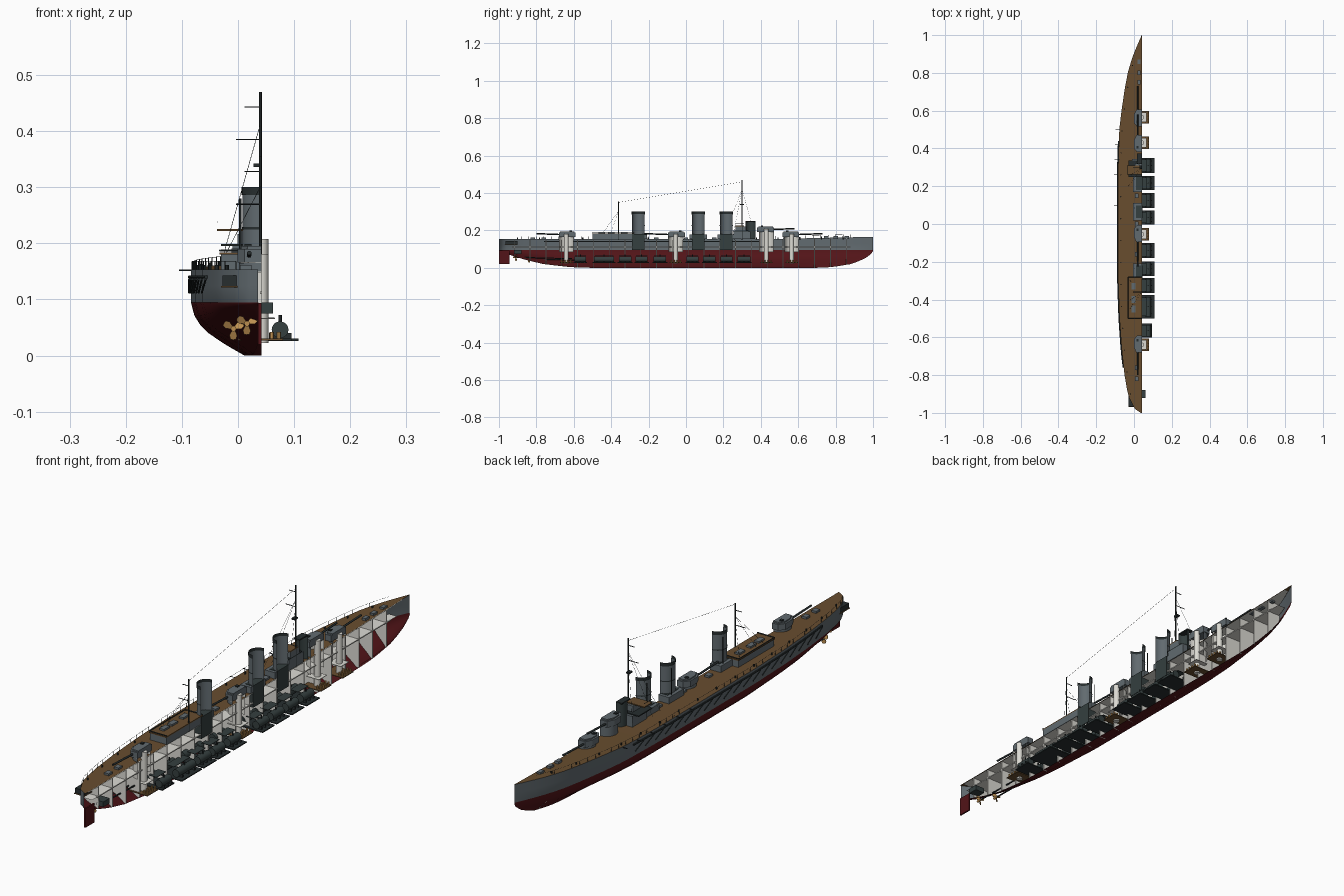
import bpy, bmesh, math
from mathutils import Vector

if "Cube" in bpy.data.objects:
    bpy.data.objects.remove(bpy.data.objects["Cube"])

CUT = 0.042      # x of the lengthwise section plane
WATER = 0.095    # top of the red bottom paint
LOWER_DECK = 0.112


def material(name, r, g, b):
    m = bpy.data.materials.new(name)
    m.use_nodes = True
    m.diffuse_color = (r, g, b, 1)
    bsdf = m.node_tree.nodes["Principled BSDF"]
    bsdf.inputs["Base Color"].default_value = (r, g, b, 1)
    bsdf.inputs["Roughness"].default_value = 0.8
    return m


red = material("bottom red", 0.085, 0.007, 0.009)
grey = material("ship grey", 0.12, 0.145, 0.16)
dark = material("dark steel", 0.02, 0.027, 0.028)
machine = material("machinery green grey", 0.035, 0.05, 0.05)
brown = material("deck planks", 0.14, 0.075, 0.028)
white = material("interior white", 0.72, 0.71, 0.66)
brass = material("brass", 0.5, 0.27, 0.08)


def make(name, verts, faces, *mats, smooth=False):
    mesh = bpy.data.meshes.new(name)
    mesh.from_pydata(verts, [], faces)
    bm = bmesh.new()
    bm.from_mesh(mesh)
    bmesh.ops.recalc_face_normals(bm, faces=bm.faces)
    bm.to_mesh(mesh)
    bm.free()
    for m in mats:
        mesh.materials.append(m)
    ob = bpy.data.objects.new(name, mesh)
    bpy.context.collection.objects.link(ob)
    if smooth:
        bpy.ops.object.select_all(action='DESELECT')
        ob.select_set(True)
        bpy.context.view_layer.objects.active = ob
        bpy.ops.object.shade_smooth_by_angle(angle=math.radians(40))
    return ob


def prism(name, outline, offset, mat, smooth=False):
    """Solid made by pushing a flat outline along an offset."""
    n = len(outline)
    verts = list(outline) + [tuple(Vector(p) + Vector(offset)) for p in outline]
    faces = [list(range(n)), list(range(n, n * 2))]
    faces += [[i, (i + 1) % n, (i + 1) % n + n, i + n] for i in range(n)]
    return make(name, verts, faces, mat, smooth=smooth)


def box(name, x, y, z, mat):
    outline = [(x[0], y[0], z[0]), (x[1], y[0], z[0]), (x[1], y[1], z[0]), (x[0], y[1], z[0])]
    return prism(name, outline, (0, 0, z[1] - z[0]), mat)


def rod(name, start, end, r, mat, sides=6):
    a, d = Vector(start), Vector(end) - Vector(start)
    q = d.to_track_quat('Z', 'Y')
    ring = [tuple(a + q @ Vector((r * math.cos(t), r * math.sin(t), 0)))
            for t in (math.tau * i / sides for i in range(sides))]
    return prism(name, ring, d, mat, smooth=sides > 6)


def half_shell(name, y, r, z0, z1, mat, steps=14):
    """Open half tube lying on the hull side of the section plane."""
    arc = [(CUT - r * math.sin(math.pi * i / steps), y + r * math.cos(math.pi * i / steps))
           for i in range(steps + 1)]
    verts = [(*p, z0) for p in arc] + [(*p, z1) for p in arc]
    n = steps + 1
    return make(name, verts, [[i, i + 1, i + 1 + n, i + n] for i in range(steps)], mat, smooth=True)


def lerp(table, v):
    for (a, p), (b, q) in zip(table, table[1:]):
        if v <= b:
            return p + (q - p) * max(0, v - a) / (b - a)
    return table[-1][1]


# Hull lines: half width, keel height, deck height and fineness along y
WIDTH = [(-1, .006), (-.98, .036), (-.94, .06), (-.9, .075), (-.8, .092), (-.67, .107),
         (-.5, .119), (-.3, .126), (.3, .126), (.5, .12), (.6, .108), (.71, .092),
         (.8, .075), (.87, .055), (.94, .028), (1, .001)]
KEEL = [(-1, .092), (-.95, .072), (-.86, .043), (-.76, .02), (-.62, .004), (-.5, 0),
        (.7, 0), (.78, .004), (.88, .02), (.95, .045), (.99, .075), (1, .09)]
DECK = [(-1, .153), (.4, .153), (1, .166)]
FINE = [(-1, 1), (-.9, 2.2), (-.6, 1.4), (-.3, 1), (.4, 1), (.7, 1.5), (.95, 2), (1, 1)]
SHAPE = [(0, .24), (.12, .4), (.23, .54), (.42, .75), (.58, .87), (.75, .95), (1, 1)]


def section(y, scale=1.0, top=None):
    w, k, d, p = (lerp(t, y) for t in (WIDTH, KEEL, DECK, FINE))
    pts = [(CUT, y, k)]
    pts += [(CUT - w * scale * f ** p, y, k + t * (WATER - k)) for t, f in SHAPE]
    pts += [(CUT - w * scale, y, (WATER + d) / 2), (CUT - w * scale, y, top or d)]
    return pts


def side(y):
    return CUT - lerp(WIDTH, y)


stations = sorted({round(-1 + i * 0.04, 3) for i in range(51)} | {-.98, -.99, .98, .99})
rows = [section(y) for y in stations]
n = len(rows[0])
verts = [p for r in rows for p in r]
faces = [[s * n + i, s * n + i + 1, s * n + n + i + 1, s * n + n + i]
         for s in range(len(rows) - 1) for i in range(n - 1)]
hull = make("hull_shell", verts, faces, red, grey, smooth=True)
for poly in hull.data.polygons:
    if poly.index % (n - 1) >= len(SHAPE):
        poly.material_index = 1


def deck(name, z, inset, mat, ys):
    pts = [(q, y, z or lerp(DECK, y)) for y in ys for q in (side(y) + inset, CUT)]
    fs = [[i, i + 1, i + 3, i + 2] for i in range(0, len(pts) - 2, 2)]
    return make(name, pts, fs, mat)


# Decks and bulkheads inside the opened hull
deck("main_deck", None, 0, brown, stations)
under = deck("main_deck_underside", None, .002, white, stations[2:-3])
under.location.z = -.003
inner = stations[3:-4]
deck("lower_deck", LOWER_DECK, .003, white, inner)
box("lower_deck_edge", (CUT - .003, CUT + .001), (-.93, .88), (LOWER_DECK - .002, LOWER_DECK + .002), white)
for i in range(22):
    y = -.92 + i * .0845
    prism("bulkhead", section(y, .97, lerp(DECK, y) - .004) + [(CUT, y, lerp(DECK, y) - .004)],
          (0, .004, 0), white)

# Rudder, shafts and three-bladed propellers
box("rudder", (CUT - .006, CUT), (-1, -.945), (.02, .094), red)
for x, y, z in ((-.008, -.84, .048), (.016, -.91, .057)):
    rod("propeller_shaft", (x, y - .012, z), (x + .004, y + .3, z - .008), .003, dark)
    rod("propeller_hub", (x, y - .014, z), (x, y + .008, z), .005, brass, 10)
    for k in range(3):
        a = math.tau * k / 3 + .5
        out, across = Vector((math.cos(a), 0, math.sin(a))), Vector((-math.sin(a), .6, math.cos(a)))
        c = Vector((x, y, z))
        blade = [c + out * .02 * u + across * .007 * v
                 for u, v in ((.1, -.3), (.6, -1), (.95, -.7), (1, 0), (.95, .7), (.6, 1), (.1, .3))]
        prism("propeller_blade", [tuple(p) for p in blade], (0, .002, 0), brass)

# Stern gallery
box("stern_gallery", (-.028, .012), (-.965, -.9), (.124, .143), dark)
box("stern_gallery_floor", (-.03, .014), (-.968, -.9), (.121, .124), brown)

# Boiler and engine rooms standing out of the section
rooms = [(.31, .04), (.217, .038), (.125, .04), (.035, .037), (-.14, .04), (-.237, .038), (-.325, .04),
         (-.438, .062), (-.565, .037)]
for y, h in rooms:
    reach = .108 if y > -.5 else .095
    box("machinery_floor", (-.005, reach), (y - h, y + h), (.026, .03), dark)
    for x in (.01, .075):
        rod("boiler_drum", (x, y - h * .85, .046), (x, y + h * .85, .046), .015, machine, 16)
        rod("steam_pipe", (x, y, .058), (x, y, .072), .003, dark)
    for s in (-.6, 0, .6):
        box("boiler_saddle", (.055, .095), (y + s * h - .002, y + s * h + .002), (.03, .04), dark)
    box("pipe_gallery", (.03, .065), (y - h * .8, y + h * .8), (.066, .068), machine)
box("steering_gear", (.02, .062), (-.92, -.88), (.075, .095), machine)

# Gun turrets with trunks and magazines: position, base height, aim, barrel reach
turrets = [(.565, .163, 1, .165), (.43, .19, 1, .15), (-.055, .163, -1, .17), (-.64, .163, -1, .16)]
for y, z, aim, reach in turrets:
    half_shell("turret_trunk", y, .039, .085, z + .016, white)
    half_shell("barbette", y, .0405, .15, z + .002, grey)
    rod("ammunition_hoist", (CUT, y, .022), (CUT, y, z + .018), .012, white, 14)
    plan = [(0, -.05), (-.026, -.05), (-.043, -.028), (-.043, .012), (-.03, .04), (0, .04)]
    prism("turret_house", [(CUT + px, y + aim * py, z + .003) for px, py in plan], (0, 0, .024), grey)
    prism("turret_roof", [(CUT + px * .85, y + aim * py * .85, z + .027) for px, py in plan],
          (0, 0, .005), grey)
    rod("gun_barrel", (.02, y + aim * .03, z + .015), (.02, y + aim * reach, z + .02), .004, dark, 10)
    box("rangefinder_hood", (.012, .024), (y - aim * .03, y - aim * .018), (z + .03, z + .036), dark)
    box("magazine_floor", (.0, .08), (y - .033, y + .033), (.027, .03), brown)
    box("shell_room_floor", (.01, .066), (y - .025, y + .025), (.065, .067), white)
    for i in range(8):
        sx, sy = .06 + .013 * (i % 2), y - .024 + .016 * (i // 2)
        rod("stored_shell", (sx, sy, .03), (sx, sy, .042), .004, brass)

# Funnels, uptakes and funnel casings
for y in (-.255, .065, .215):
    half_shell("funnel", y, .034, .155, .289, grey)
    half_shell("funnel_cap", y, .0355, .286, .3, dark)
    half_shell("funnel_band", y, .035, .225, .229, dark)
    box("boiler_uptake", (.01, CUT + .002), (y - .034, y + .034), (WATER, .18), machine)
    box("funnel_casing", (CUT - .046, CUT), (y - .046, y + .046), (.153, .178), grey)
    rod("steam_escape", (.004, y + .02, .17), (.004, y + .02, .28), .002, dark)

# Aft deckhouse with planked roof and skylights
box("aft_deckhouse", (-.03, CUT), (-.5, -.28), (.152, .18), grey)
box("aft_deckhouse_roof", (-.033, CUT), (-.503, -.277), (.18, .184), brown)
for y in (-.45, -.4, -.33):
    box("skylight", (-.012, .008), (y - .018, y + .018), (.184, .191), grey)
for s in (-.5, -.28):
    rod("deckhouse_coaming", (-.03, s, .187), (CUT, s, .187), .002, dark)
rod("deckhouse_coaming", (-.032, -.5, .187), (-.032, -.28, .187), .002, dark)

# Bridge and conning tower
box("bridge_house", (-.01, CUT), (.255, .345), (.153, .195), grey)
box("bridge_deck", (-.03, CUT), (.25, .335), (.195, .199), dark)
box("chart_house", (.005, CUT), (.265, .32), (.199, .222), grey)
box("bridge_wing", (-.037, CUT), (.262, .31), (.222, .226), brown)
rod("bridge_rail", (-.036, .262, .238), (-.036, .31, .238), .001, dark)
half_shell("conning_tower", .345, .026, .153, .25, machine)
box("conning_tower_roof", (CUT - .026, CUT), (.318, .372), (.245, .25), dark)

# Masts, yards and rigging
for y, top in ((.3, .47), (-.36, .355)):
    rod("mast", (CUT - .002, y, .15), (CUT - .002, y, top), .0026, dark)
    for yard, length in ((top - .027, .03), (top - .085, .046)):
        rod("yard", (CUT, y, yard), (CUT - length, y, yard), .0014, dark)
    for foot in (-.1, -.05, .07):
        rod("stay", (CUT, y, top - .05), (-.03, y + foot, .165), .0005, dark, 3)
box("spotting_top", (CUT - .014, CUT), (.29, .31), (.336, .342), dark)
rod("aerial", (CUT, .3, .46), (CUT, -.36, .35), .0005, dark, 3)

# Net shelf, stowed booms and side guns along the hull
ys = [-.76 + i * .06 for i in range(21)]
for a, b in zip(ys, ys[1:]):
    rod("net_shelf", (side(a) - .002, a, .14), (side(b) - .002, b, .14), .0035, dark)
    rod("net_boom", (side(a) - .003, a, .136), (side(b) - .003, b - .01, .112), .0018, dark)
for i in range(6):
    y = .1 + i * .08
    rod("side_spar", (side(y) + .01, y, .152), (side(y) - .021, y, .152), .0013, dark)

# Rail stanchions, guard wire and deck fittings
posts = [-.96 + i * .04 for i in range(48)]
for a, b in zip(posts, posts[1:]):
    ends = [(side(q) + .002, q, lerp(DECK, q)) for q in (a, b)]
    tops = [(x, q, z + .015) for x, q, z in ends]
    rod("stanchion", ends[0], tops[0], .0009, dark, 4)
    rod("guard_wire", tops[0], tops[1], .0005, dark, 3)
for i in range(16):
    y = -.9 + i * .116
    x = side(y) + .014
    rod("bollard", (x, y, .152), (x, y, lerp(DECK, y) + .008), .003, dark, 8)
for y in (.75, .8, .86):
    box("deck_hatch", (.018, .034), (y - .012, y + .012), (.153, .17), grey)
for y in (-.82, -.76, -.16, .0, .15):
    box("deck_hatch", (.004, .024), (y - .012, y + .012), (.152, .161), grey)
